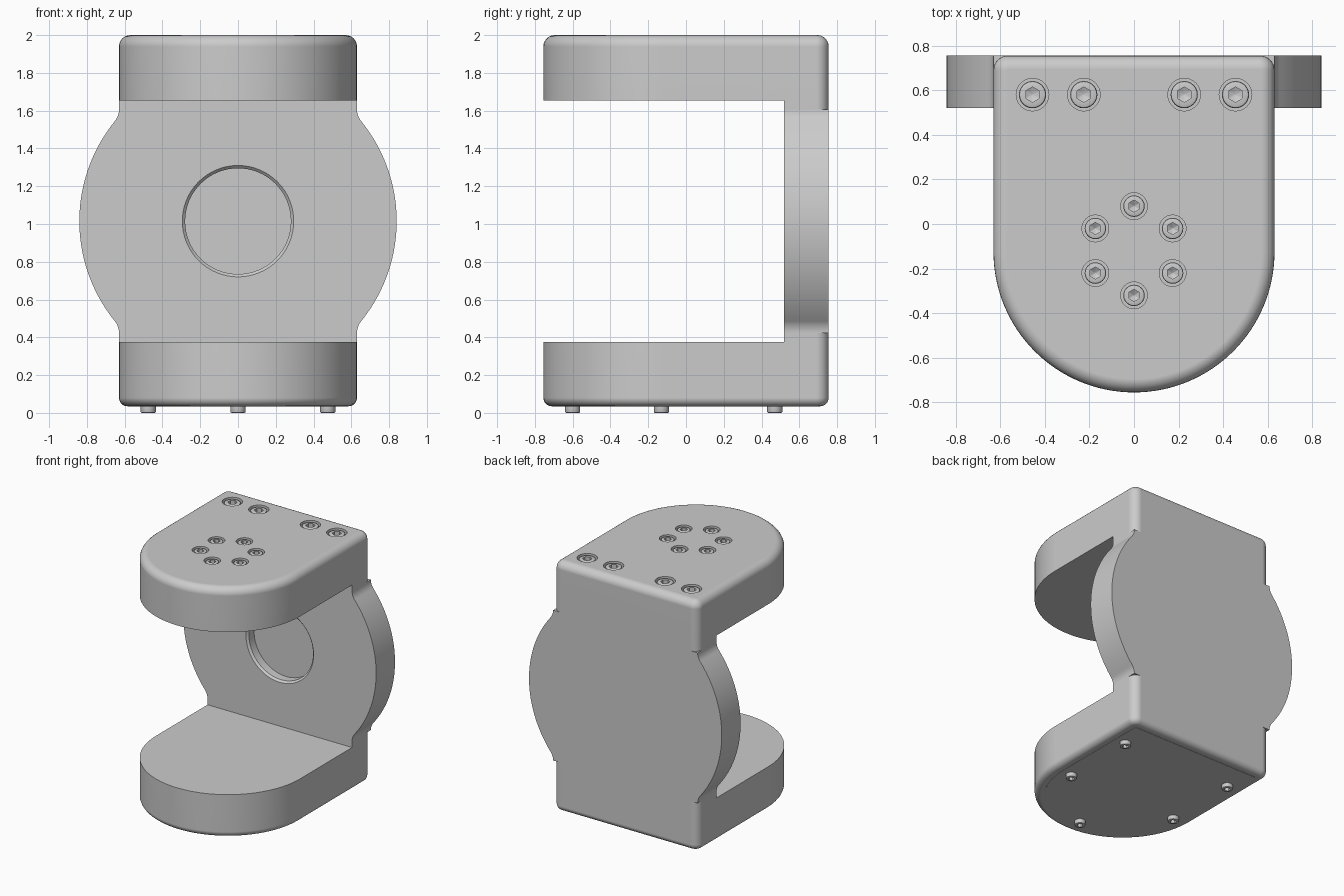
import bpy, bmesh
from math import sin, cos, pi, radians, sqrt, atan2

cube = bpy.data.objects.get("Cube")
if cube:
    bpy.data.objects.remove(cube, do_unlink=True)

HALF_W, BACK, WALL_FRONT = 0.63, 0.755, 0.52
BASE, TOP = 0.035, 2.0
ARC_Y = HALF_W - BACK          # centre of the rounded front
MID_Z = 1.015                  # centre of the round wall


def loft(name, rings):
    """Skin a stack of rings with equal point counts and cap both ends."""
    bm = bmesh.new()
    loops = [[bm.verts.new(p) for p in ring] for ring in rings]
    for a, b in zip(loops, loops[1:]):
        for i in range(len(a)):
            j = (i + 1) % len(a)
            bm.faces.new((a[i], a[j], b[j], b[i]))
    bm.faces.new(loops[0])
    bm.faces.new(loops[-1])
    bmesh.ops.recalc_face_normals(bm, faces=bm.faces)
    mesh = bpy.data.meshes.new(name)
    bm.to_mesh(mesh)
    bm.free()
    obj = bpy.data.objects.new(name, mesh)
    bpy.context.collection.objects.link(obj)
    return obj


def arc(cx, cy, r, start, end, steps):
    return [(cx + r * cos(radians(start + (end - start) * i / steps)),
             cy + r * sin(radians(start + (end - start) * i / steps)))
            for i in range(steps + 1)]


def d_ring(inset, z, corner=0.065):
    """Plan outline: half-round front, square back with rounded corners."""
    r = max(corner - inset, 0.01)
    x, y = HALF_W - inset - r, BACK - inset - r
    pts = arc(0, ARC_Y, HALF_W - inset, 180, 360, 64)
    pts += arc(x, y, r, 0, 90, 8) + arc(-x, y, r, 90, 180, 8)
    return [(px, py, z) for px, py in pts]


def disc(x, y, z, r, n=32):
    return [(px, py, z) for px, py in arc(x, y, r, 0, 360, n)[:-1]]


def boolean(obj, other, operation):
    mod = obj.modifiers.new("boolean", 'BOOLEAN')
    mod.operation, mod.object, mod.solver = operation, other, 'EXACT'
    bpy.context.view_layer.objects.active = obj
    bpy.ops.object.modifier_apply(modifier=mod.name)
    bpy.data.objects.remove(other, do_unlink=True)


def smooth(obj, angle=30):
    bpy.ops.object.select_all(action='DESELECT')
    obj.select_set(True)
    bpy.context.view_layer.objects.active = obj
    bpy.ops.object.shade_smooth_by_angle(angle=radians(angle))


# Bracket block with rounded top and bottom edges
low, high, steps = 0.045, 0.06, 6
turns = [pi / 2 * i / steps for i in range(steps + 1)]
rings = [d_ring(low * (1 - sin(t)), BASE + low * (1 - cos(t))) for t in turns]
rings += [d_ring(high * (1 - cos(t)), TOP - high * (1 - sin(t))) for t in turns]
bracket = loft("bracket", rings)

# Opening between the two plates
opening = loft("opening", [[(-1, -1, z), (1, -1, z), (1, WALL_FRONT, z), (-1, WALL_FRONT, z)]
                           for z in (0.375, 1.655)])
boolean(bracket, opening, 'DIFFERENCE')

# Round wall, blended into the plate sides with fillets
R, F = 0.84, 0.1
fz = sqrt((R + F) ** 2 - (HALF_W + F) ** 2)
join = atan2(fz, HALF_W + F) * 180 / pi
right_side = arc(HALF_W + F, -fz, F, 180, 180 - join, 8)
right_side += arc(0, 0, R, -join, join, 48)[1:-1]
right_side += arc(HALF_W + F, fz, F, 180 + join, 180, 8)
outline = right_side + [(-x, z) for x, z in reversed(right_side)]
wall = loft("round_wall", [[(x, y, MID_Z + z) for x, z in outline]
                           for y in (WALL_FRONT, BACK)])
boolean(bracket, wall, 'UNION')

# Shallow tapered recess in the wall
recess = loft("recess", [[(x, y, MID_Z + z) for x, z in arc(0, 0, r, 0, 360, 64)[:-1]]
                         for y, r in ((WALL_FRONT - 0.05, 0.295), (WALL_FRONT, 0.295),
                                      (WALL_FRONT + 0.015, 0.28), (WALL_FRONT + 0.08, 0.28))])
boolean(bracket, recess, 'DIFFERENCE')

# Screw positions on the top: a back row and a circle of six
top_screws = [(x, 0.58, 0.073) for x in (-0.455, -0.225, 0.225, 0.455)]
top_screws += [(0.2 * cos(pi / 6 + k * pi / 3), -0.12 + 0.2 * sin(pi / 6 + k * pi / 3), 0.06)
               for k in range(6)]
for x, y, r in top_screws:
    bore = loft("bore", [disc(x, y, z, r) for z in (TOP - 0.05, TOP + 0.05)])
    boolean(bracket, bore, 'DIFFERENCE')
smooth(bracket)
bracket.modifiers.new("weighted_normals", 'WEIGHTED_NORMAL').keep_sharp = True


def screw(name, x, y, z, r, height, up=1):
    """Cap head with softened rim and a hexagonal socket ending in a point."""
    def hexagon(depth, size):
        pts = []
        for i in range(24):
            a = 2 * pi * i / 24
            k = size * cos(pi / 6) / cos((a - pi / 6) % (pi / 3) - pi / 6)
            pts.append((x + k * cos(a), y + k * sin(a), z - up * depth))
        return pts
    soft = 0.15 * r
    rings = [disc(x, y, z - up * d, s, 24) for d, s in
             ((height, r), (soft, r), (soft * 0.3, r - soft * 0.3), (0, r - soft))]
    rings += [hexagon(0, r * 0.56), hexagon(height * 0.6, r * 0.56), hexagon(height * 0.9, r * 0.05)]
    smooth(loft(name, rings))


for i, (x, y, r) in enumerate(top_screws):
    screw(f"top_screw_{i + 1}", x, y, TOP - 0.006, r - 0.012, 0.046)

# Bottom cover and its protruding screws
cover = loft("bottom_cover", [d_ring(0.07, z) for z in (BASE - 0.002, BASE + 0.02)])
smooth(cover)
for i, (x, y) in enumerate([(-0.475, 0.47), (0.475, 0.47), (-0.475, -0.13),
                            (0.475, -0.13), (0, -0.6)]):
    screw(f"bottom_screw_{i + 1}", x, y, 0, 0.04, 0.04, up=-1)
